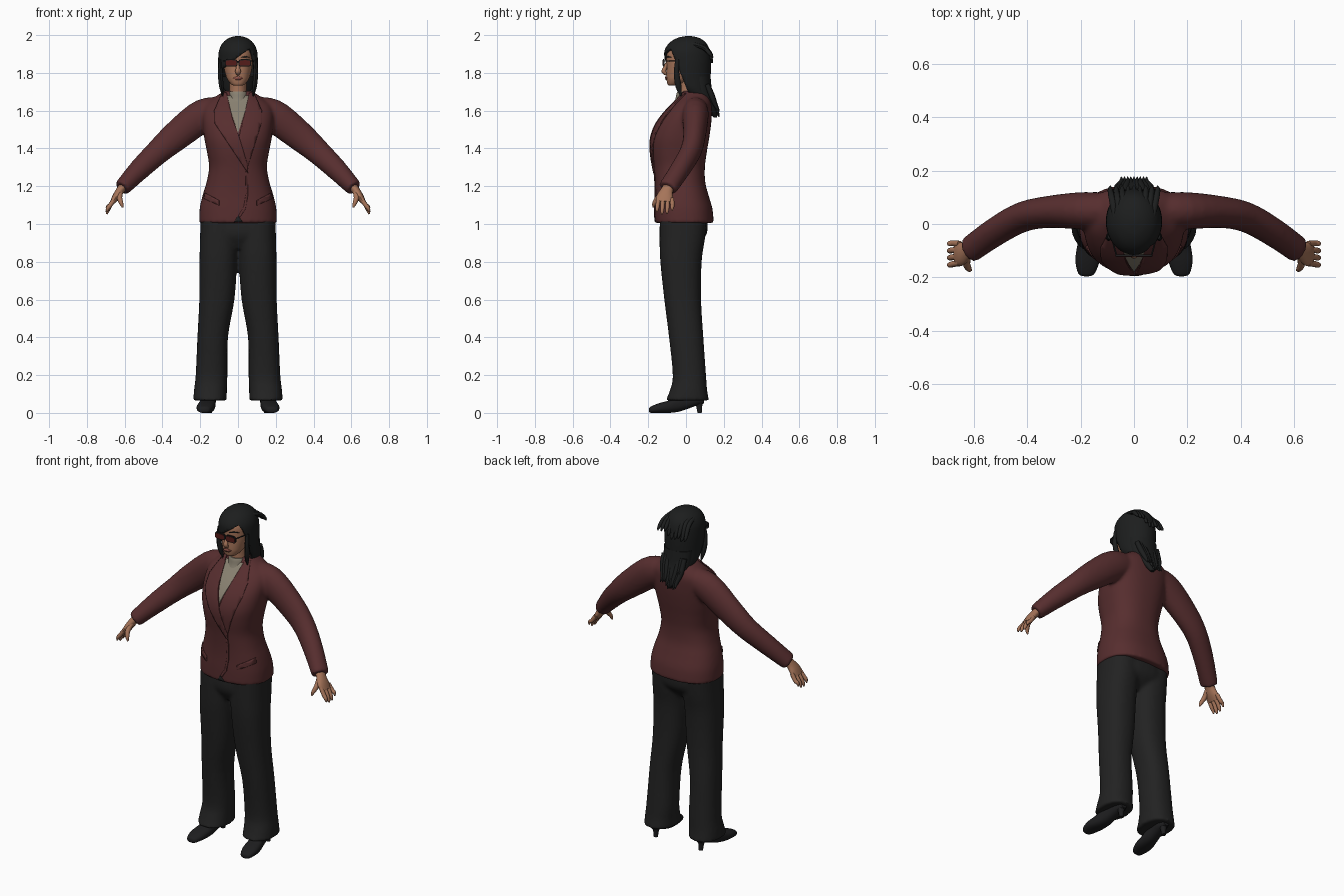
import bpy, bmesh, math, random
from mathutils import Vector
from mathutils.bvhtree import BVHTree

random.seed(4)
if "Cube" in bpy.data.objects:
    bpy.data.objects.remove(bpy.data.objects["Cube"])


def material(name, rgb):
    m = bpy.data.materials.new(name)
    m.use_nodes = True
    m.diffuse_color = (*rgb, 1)
    m.node_tree.nodes["Principled BSDF"].inputs["Base Color"].default_value = (*rgb, 1)
    return m


MAROON = material("maroon wool", (.095, .027, .028))
BLACK = material("charcoal trousers", (.016, .016, .016))
HAIR = material("black hair", (.012, .013, .013))
SKIN = material("skin", (.38, .175, .1))
KNIT = material("beige knit", (.25, .22, .165))
LENS = material("dark red lens", (.09, .012, .01))
LIPS = material("lips", (.27, .085, .065))
SHOE = material("black leather", (.013, .013, .014))


def smooth_rows(rows, n=4):
    """Catmull-Rom interpolation between rows of numbers."""
    out = []
    for i in range(len(rows) - 1):
        p = [rows[max(0, min(len(rows) - 1, i + k))] for k in (-1, 0, 1, 2)]
        for j in range(n):
            t = j / n
            out.append([b + .5 * t * (c - a + t * (2 * a - 5 * b + 4 * c - d + t * (3 * (b - c) + d - a)))
                        for a, b, c, d in zip(*p)])
    return out + [list(rows[-1])]


def skin_rings(bm, rings):
    loops = [[bm.verts.new(p) for p in ring] for ring in rings]
    for a, b in zip(loops, loops[1:]):
        for i in range(len(a)):
            j = (i + 1) % len(a)
            bm.faces.new((a[i], a[j], b[j], b[i]))
    bm.faces.new(loops[0][::-1])
    bm.faces.new(loops[-1])


def oval(sides, power):
    for i in range(sides):
        a = 2 * math.pi * i / sides
        c, s = math.cos(a), math.sin(a)
        yield math.copysign(abs(c) ** (2 / power), c), math.copysign(abs(s) ** (2 / power), s)


def loft(bm, rows, axis="z", power=2, sides=32, mirror=1, n=4):
    """Rows hold position on the axis, half width, low and high depth, centre x."""
    rings = []
    for t, w, lo, hi, cx in smooth_rows([(*r, 0)[:5] for r in rows], n):
        ring = []
        for c, s in oval(sides, power):
            x, d = mirror * (cx + max(w, .001) * c), (lo + hi) / 2 + s * (hi - lo) / 2
            ring.append((x, d, t) if axis == "z" else (x, t, d))
        rings.append(ring)
    skin_rings(bm, rings)


def tube(bm, rows, side=(0, 1, 0), sides=16, mirror=1, n=4):
    """Rows hold x, y, z, thickness radius and, if oval, side radius."""
    rows = smooth_rows([(*r, r[3])[:5] for r in rows], n)
    pts = [Vector((mirror * r[0], r[1], r[2])) for r in rows]
    rings = []
    for i, r in enumerate(rows):
        t = (pts[min(i + 1, len(pts) - 1)] - pts[max(i - 1, 0)]).normalized()
        nrm = t.cross(Vector(side)).normalized()
        sd = nrm.cross(t)
        rings.append([pts[i] + nrm * max(r[3], .001) * c + sd * max(r[4], .001) * s
                      for c, s in oval(sides, 2)])
    skin_rings(bm, rings)


def finish(name, bm, mat, voxel=0, fix=True):
    if fix:
        bmesh.ops.recalc_face_normals(bm, faces=bm.faces[:])
    me = bpy.data.meshes.new(name)
    bm.to_mesh(me)
    bm.free()
    ob = bpy.data.objects.new(name, me)
    bpy.context.collection.objects.link(ob)
    me.materials.append(mat)
    bpy.ops.object.select_all(action="DESELECT")
    ob.select_set(True)
    bpy.context.view_layer.objects.active = ob
    bpy.ops.object.shade_smooth_by_angle(angle=math.radians(45))
    if voxel:
        rm = ob.modifiers.new("blend", "REMESH")
        rm.mode, rm.voxel_size, rm.use_smooth_shade = "VOXEL", voxel, True
        sm = ob.modifiers.new("soften", "SMOOTH")
        sm.factor, sm.iterations = .5, 5
    return ob


def part(name, mat, build, *args, **kw):
    bm = bmesh.new()
    build(bm, *args, **kw)
    return finish(name, bm, mat)


def plate(name, outline, base, mat, lift=.003, thick=.007):
    """Drape a thin front-facing outline (x, z) over a base object."""
    tree = BVHTree.FromObject(base, bpy.context.evaluated_depsgraph_get())
    bm = bmesh.new()
    f = bm.faces.new([bm.verts.new((x, -1, z)) for x, z in outline])
    bmesh.ops.triangulate(bm, faces=[f])
    for axis in (0, 2):
        vals = [v.co[axis] for v in bm.verts]
        for k in range(math.floor(min(vals) / .02), math.ceil(max(vals) / .02)):
            co = Vector((0, 0, 0))
            co[axis] = k * .02 + .0013
            no = Vector((axis == 0, 0, axis == 2))
            bmesh.ops.bisect_plane(bm, geom=bm.verts[:] + bm.edges[:] + bm.faces[:], plane_co=co, plane_no=no)
    for v in bm.verts:
        hit = tree.ray_cast(v.co, Vector((0, 1, 0)))[0]
        if hit is None:
            hit = tree.find_nearest(Vector((v.co.x, -.05, v.co.z)))[0]
        v.co = hit - Vector((0, lift, 0))
    ob = finish(name, bm, mat)
    sol = ob.modifiers.new("thickness", "SOLIDIFY")
    sol.thickness, sol.offset = thick, 0
    return ob


# Jacket: torso and sleeves blended into one body
bm = bmesh.new()
loft(bm, [(1.005, .206, -.165, .147), (1.08, .203, -.165, .14), (1.15, .188, -.163, .12), (1.22, .167, -.165, .102),
          (1.3, .153, -.172, .1), (1.38, .164, -.183, .11), (1.45, .178, -.183, .122), (1.52, .186, -.16, .132),
          (1.58, .188, -.12, .137), (1.63, .175, -.075, .137), (1.67, .125, -.04, .125), (1.705, .072, -.025, .1)],
     power=2.4, sides=48)
for s in (1, -1):
    tube(bm, [(.06, .05, 1.61, .06), (.18, .05, 1.578, .086, .07), (.32, .045, 1.472, .08, .06),
              (.42, .025, 1.385, .067, .056), (.52, -.03, 1.29, .057, .053), (.615, -.097, 1.19, .044, .051)],
         mirror=s, sides=24)
jacket = finish("jacket", bm, MAROON, voxel=.01)

# Trousers: hips and two flared legs
bm = bmesh.new()
loft(bm, [(.87, .1, -.1, .04), (.93, .185, -.135, .1), (.98, .197, -.14, .115), (1.06, .19, -.13, .11)], power=2.3)
for s in (1, -1):
    loft(bm, [(.065, .089, -.108, .122, .148), (.12, .087, -.085, .112, .146), (.2, .084, -.07, .106, .14),
              (.4, .081, -.09, .092, .134), (.6, .093, -.115, .08, .112), (.8, .1, -.136, .083, .104),
              (.92, .101, -.14, .1, .1), (1.05, .098, -.138, .112, .1)], power=2.3, mirror=s)
finish("trousers", bm, BLACK, voxel=.01)

# Heeled shoes
for s, tag in ((1, "left"), (-1, "right")):
    bm = bmesh.new()
    loft(bm, [(-.196, .008, .008, .022, .178), (-.186, .03, 0, .034, .178), (-.14, .045, 0, .052, .174),
              (-.09, .046, 0, .066, .168), (-.04, .041, .006, .088, .16), (.01, .036, .022, .1, .155),
              (.06, .034, .04, .11, .15), (.095, .02, .05, .11, .15)], axis="y", power=2.4, mirror=s)
    tube(bm, [(.15, .068, .07, .026), (.15, .07, .035, .016), (.15, .073, 0, .012)], mirror=s)
    finish(tag + "_shoe", bm, SHOE)

    # Hand with four fingers and a thumb
    bm = bmesh.new()
    tube(bm, [(.595, -.08, 1.215, .024, .03), (.622, -.1, 1.18, .022, .032), (.645, -.112, 1.145, .02, .044),
              (.664, -.116, 1.115, .014, .042)], mirror=s)
    for i in range(4):
        y, drop = -.15 + .026 * i, (.012, 0, .003, .02)[i]
        tube(bm, [(.652, y * .9 - .01, 1.135, .012), (.676, y, 1.1, .0115), (.69, y * 1.02, 1.07 + drop, .01),
                  (.695, y * 1.02, 1.052 + drop, .004)], mirror=s, sides=10)
    tube(bm, [(.622, -.115, 1.175, .015), (.627, -.148, 1.14, .014), (.618, -.168, 1.11, .011),
              (.61, -.173, 1.088, .004)], mirror=s, sides=10)
    finish(tag + "_hand", bm, SKIN)

# Knitted top and its rolled collar
sweater = plate("sweater_front", [(-.062, 1.68), (-.04, 1.6), (0, 1.48), (.04, 1.6), (.062, 1.68)], jacket, KNIT, .001, .004)
part("rolled_collar", KNIT, loft, [(1.62, .066, -.075, .07), (1.66, .058, -.057, .07), (1.69, .053, -.05, .065),
                                   (1.702, .049, -.045, .06)])

# Lapels, front edge, hem opening and pocket flaps
plate("left_lapel", [(.06, 1.695), (.085, 1.69), (.125, 1.6), (.122, 1.53), (.05, 1.3), (.005, 1.46), (.03, 1.56)],
      jacket, MAROON, .003)
plate("right_lapel", [(-.06, 1.695), (-.085, 1.69), (-.125, 1.6), (-.122, 1.53), (.045, 1.28), (.053, 1.27),
                      (.052, 1.31), (0, 1.48), (-.03, 1.56)], jacket, MAROON, .006)
plate("front_edge", [(.04, 1.28), (.053, 1.27), (.052, 1.15), (.04, 1.08), (.01, 1.035), (.002, 1.045), (.03, 1.09),
                     (.042, 1.16)], jacket, MAROON, .002, .006)
plate("hem_opening", [(-.02, 1.01), (0, 1.045), (.025, 1.01)], jacket, BLACK, .001, .004)
for s, tag in ((1, "left"), (-1, "right")):
    plate(tag + "_pocket_flap", [(s * .1, 1.125), (s * .175, 1.165), (s * .18, 1.135), (s * .1, 1.098)], jacket, MAROON)

# Neck, head and face
part("neck", SKIN, loft, [(1.66, .05, -.04, .06), (1.71, .044, -.038, .06), (1.78, .046, -.04, .06)])
head = part("head", SKIN, loft, [(1.732, .02, -.09, -.05), (1.74, .037, -.098, -.02), (1.765, .056, -.103, .03),
                                 (1.79, .066, -.104, .07), (1.83, .075, -.102, .09), (1.87, .077, -.103, .1),
                                 (1.91, .075, -.1, .1), (1.95, .058, -.075, .08), (1.975, .02, -.02, .04)], power=2.3)
part("nose", SKIN, tube, [(0, -.095, 1.865, .006), (0, -.11, 1.83, .01), (0, -.117, 1.807, .012, .015),
                          (0, -.1, 1.792, .008)], side=(1, 0, 0))
plate("lips", [(-.027, 1.773), (-.008, 1.781), (.008, 1.781), (.027, 1.773), (.01, 1.763), (-.01, 1.763)], head, LIPS)
for s, tag in ((1, "left"), (-1, "right")):
    plate(tag + "_eyebrow", [(s * .015, 1.882), (s * .04, 1.89), (s * .06, 1.882), (s * .04, 1.882)], head, HAIR)

# Tinted glasses
bm = bmesh.new()
for s in (1, -1):
    loft(bm, [(-.121, .033, 1.833, 1.873, .036), (-.114, .033, 1.833, 1.873, .036)], axis="y", power=4, mirror=s, n=1)
    tube(bm, [(.066, -.116, 1.862, .003), (.08, -.06, 1.862, .003), (.084, 0, 1.86, .003)], side=(1, 0, 0), mirror=s)
tube(bm, [(-.01, -.118, 1.86, .004), (.01, -.118, 1.86, .004)], n=1)
finish("glasses_frame", bm, SHOE)
for s, tag in ((1, "left"), (-1, "right")):
    part(tag + "_lens", LENS, loft, [(-.124, .029, 1.838, 1.867, .036), (-.12, .029, 1.838, 1.867, .036)],
         axis="y", power=4, mirror=s, n=1)

# Hair shell with a slanted fringe cut open around the face
bm = bmesh.new()
loft(bm, [(1.68, .084, .005, .13), (1.72, .097, -.06, .128), (1.77, .102, -.1, .13), (1.82, .105, -.11, .132),
          (1.87, .105, -.114, .132), (1.92, .1, -.113, .125), (1.96, .08, -.087, .105), (1.985, .047, -.045, .07),
          (1.995, .012, 0, .025)], sides=40)
bmesh.ops.recalc_face_normals(bm, faces=bm.faces[:])
cuts = [(Vector((0, -.05, 1.85)), Vector((0, 1, .4))), (Vector((0, 0, 1.885)), Vector((-.7, 0, 1)))]
for co, no in cuts:
    bmesh.ops.bisect_plane(bm, geom=bm.verts[:] + bm.edges[:] + bm.faces[:], plane_co=co, plane_no=no)
face_gap = [f for f in bm.faces if all((f.calc_center_median() - co).dot(no) < 0 for co, no in cuts)]
bmesh.ops.delete(bm, geom=face_gap, context="FACES")
shell = finish("hair_shell", bm, HAIR, fix=False)
sol = shell.modifiers.new("thickness", "SOLIDIFY")
sol.thickness, sol.offset = .016, -1

# Long back hair, side strands and loose pointed locks
part("back_hair", HAIR, loft, [(1.565, .012, .145, .165), (1.6, .04, .115, .163), (1.65, .067, .075, .152),
                               (1.7, .083, .03, .138), (1.78, .09, .0, .13)])
bm = bmesh.new()
for s in (1, -1):
    tube(bm, [(.092, -.045, 1.87, .008, .012), (.094, -.05, 1.8, .012, .014), (.088, -.04, 1.73, .012, .016),
              (.08, -.025, 1.675, .003)], mirror=s, sides=8)
for i in range(9):
    x, r = (i - 4) * .017, random.uniform(-.02, .02)
    tube(bm, [(x, .11, 1.74, .014), (x * .9, .135, 1.67 + r, .015), (x * .7, .155, 1.62 + r, .011),
              (x * .7, .176, 1.585 + r, .002)], sides=8)
    tube(bm, [(x, .02, 1.975 - abs(x) * .3, .012), (x * 1.2, .09, 1.955 - abs(x) * .3, .012),
              (x * 1.3, .127, 1.89 + r, .01), (x * 1.3, .143, 1.87 + r, .002)], side=(1, 0, 0), sides=8)
finish("hair_locks", bm, HAIR)
